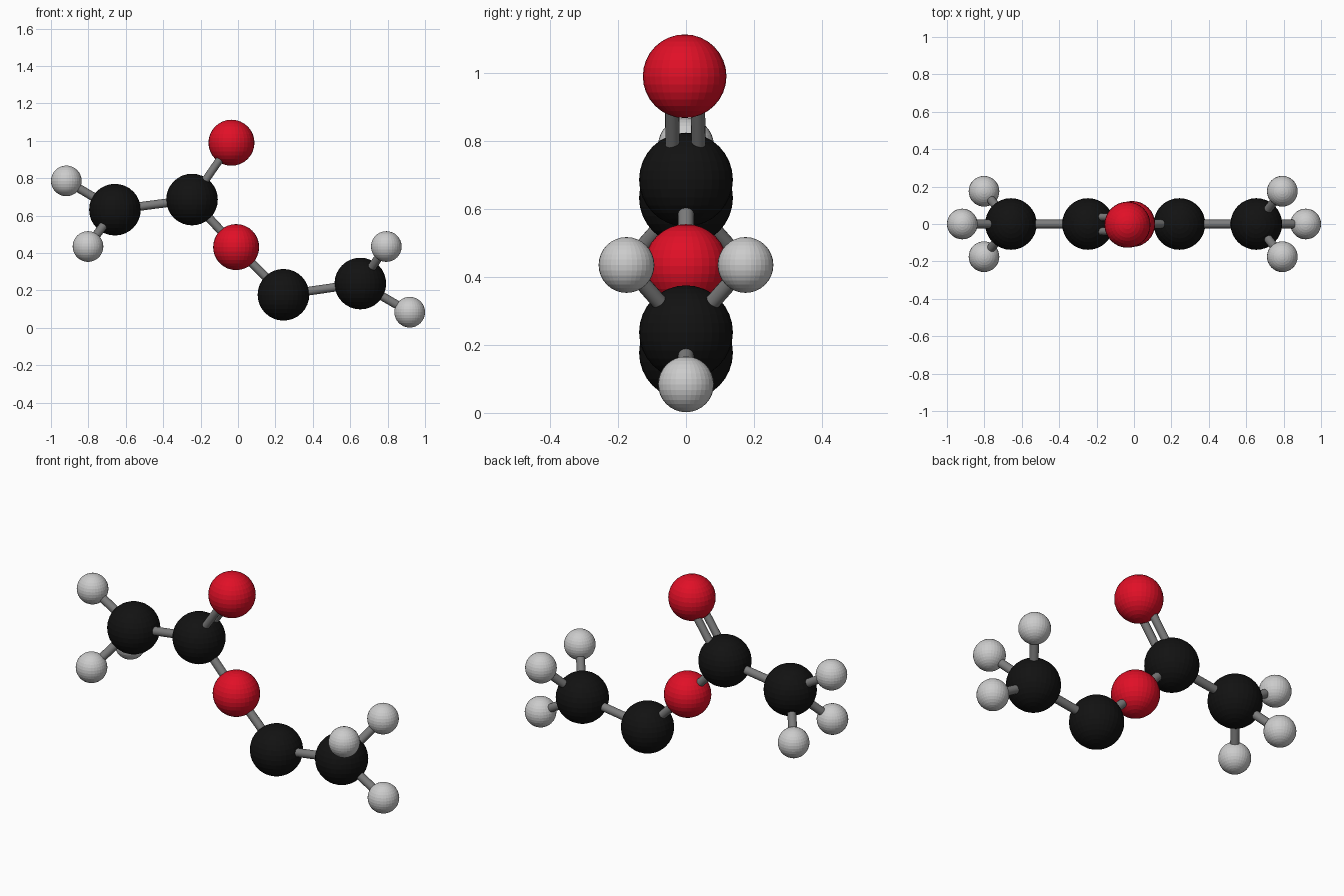
import bpy
from mathutils import Vector

if "Cube" in bpy.data.objects:
    bpy.data.objects.remove(bpy.data.objects["Cube"])


def material(name, rgb):
    m = bpy.data.materials.new(name)
    m.diffuse_color = (*rgb, 1)
    m.use_nodes = True
    m.node_tree.nodes["Principled BSDF"].inputs["Base Color"].default_value = m.diffuse_color
    return m


BLACK = material("carbon_black", (0.006, 0.006, 0.006))
RED = material("oxygen_red", (0.75, 0.005, 0.02))
WHITE = material("hydrogen_white", (0.62, 0.62, 0.62))
GREY = material("bond_grey", (0.2, 0.2, 0.2))

# kind: radius, material
KINDS = {"carbon": (0.138, BLACK), "oxygen": (0.123, RED), "hydrogen": (0.082, WHITE)}

ATOMS = {
    "carbon_methyl_left": (-0.658, 0, 0.632),
    "carbon_carbonyl": (-0.246, 0, 0.686),
    "oxygen_double": (-0.035, -0.004, 0.99),
    "oxygen_bridge": (-0.01, 0, 0.432),
    "carbon_chain": (0.243, 0, 0.177),
    "carbon_methyl_right": (0.654, 0, 0.237),
    "hydrogen_left_outer": (-0.918, 0, 0.786),
    "hydrogen_left_front": (-0.802, -0.175, 0.435),
    "hydrogen_left_back": (-0.802, 0.175, 0.435),
    "hydrogen_right_outer": (0.918, 0, 0.084),
    "hydrogen_right_front": (0.793, -0.175, 0.435),
    "hydrogen_right_back": (0.793, 0.175, 0.435),
}


def bond(name, a, b, radius=0.023, y_shift=0.0):
    p, q = Vector(ATOMS[a]), Vector(ATOMS[b])
    d = q - p
    bpy.ops.mesh.primitive_cylinder_add(
        vertices=16, radius=radius, depth=d.length,
        location=(p + q) / 2 + Vector((0, y_shift, 0)),
        rotation=d.to_track_quat('Z', 'Y').to_euler())
    ob = bpy.context.object
    ob.name = name
    ob.data.materials.append(GREY)
    bpy.ops.object.shade_smooth_by_angle()


# Atoms: faceted balls
for name, pos in ATOMS.items():
    radius, mat = KINDS[name.split("_")[0]]
    bpy.ops.mesh.primitive_uv_sphere_add(segments=32, ring_count=16, radius=radius, location=pos)
    ob = bpy.context.object
    ob.name = name
    ob.data.materials.append(mat)

# Chain bonds
chain = ["carbon_methyl_left", "carbon_carbonyl", "oxygen_bridge", "carbon_chain", "carbon_methyl_right"]
for i, (a, b) in enumerate(zip(chain, chain[1:])):
    bond(f"chain_bond_{i + 1}", a, b)

# Double bond
for side, y in (("front", -0.038), ("back", 0.038)):
    bond(f"double_bond_{side}", "carbon_carbonyl", "oxygen_double", 0.021, y)

# Hydrogen bonds
for end in ("left", "right"):
    for spot in ("outer", "front", "back"):
        bond(f"hydrogen_bond_{end}_{spot}", f"carbon_methyl_{end}", f"hydrogen_{end}_{spot}")
